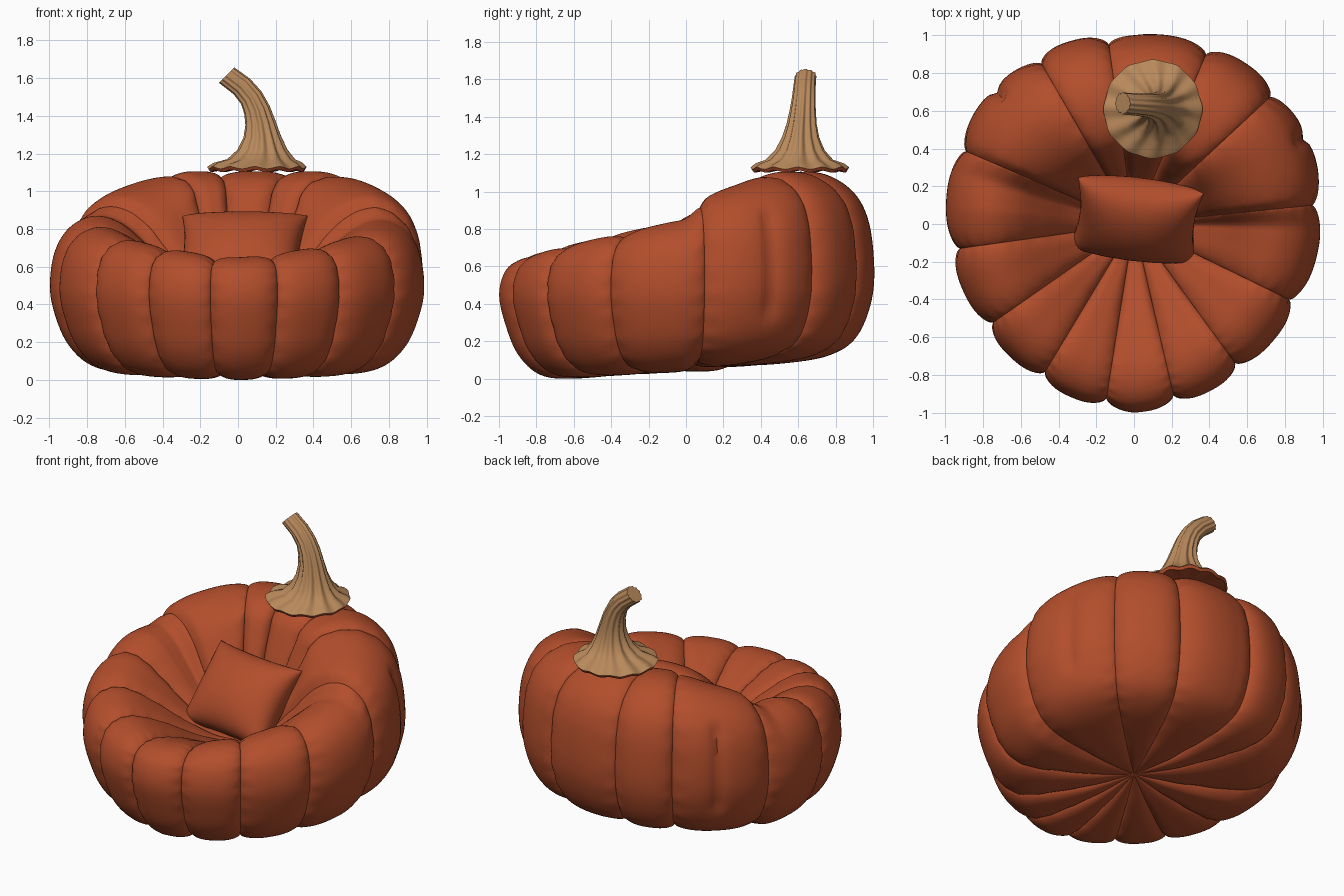
import bpy, bmesh, math
from mathutils import Vector, Matrix

if "Cube" in bpy.data.objects:
    bpy.data.objects.remove(bpy.data.objects["Cube"])


def material(name, rgb):
    m = bpy.data.materials.new(name)
    m.diffuse_color = (*rgb, 1)
    m.use_nodes = True
    m.node_tree.nodes["Principled BSDF"].inputs["Base Color"].default_value = m.diffuse_color
    return m


ORANGE = material("burnt orange fabric", (0.45, 0.076, 0.025))
TAN = material("tan stem", (0.48, 0.25, 0.105))


def finish(bm, name, mats, angle=50, rule=None):
    bmesh.ops.remove_doubles(bm, verts=bm.verts, dist=0.0005)
    bmesh.ops.recalc_face_normals(bm, faces=bm.faces)
    for f in bm.faces:
        f.smooth = True
        if rule:
            f.material_index = rule(f)
    me = bpy.data.meshes.new(name)
    bm.to_mesh(me)
    bm.free()
    for m in mats:
        me.materials.append(m)
    me.set_sharp_from_angle(angle=math.radians(angle))
    ob = bpy.data.objects.new(name, me)
    bpy.context.collection.objects.link(ob)
    return ob


def skin(bm, rings, closed):
    """Quads between successive rows of points."""
    rows = [[bm.verts.new(p) for p in r] for r in rings]
    pairs = list(zip(rows, rows[1:])) + ([(rows[-1], rows[0])] if closed else [])
    for a, b in pairs:
        for i in range(len(a) - 1):
            bm.faces.new((a[i], a[i + 1], b[i + 1], b[i]))
    return rows


def ramp(a, b, x):
    return min(1, max(0, (x - a) / (b - a)))


def smooth(a, b, x):
    t = ramp(a, b, x)
    return t * t * (3 - 2 * t)


def spline(pts, sub):
    out = []
    for i in range(len(pts) - 1):
        p0, p1 = pts[max(i - 1, 0)], pts[i]
        p2, p3 = pts[i + 1], pts[min(i + 2, len(pts) - 1)]
        for k in range(sub):
            t = k / sub
            out.append(0.5 * (2 * p1 + (p2 - p0) * t + (2 * p0 - 5 * p1 + 4 * p2 - p3) * t * t
                              + (3 * p1 - p0 - 3 * p2 + p3) * t ** 3))
    return out + [pts[-1]]


# --- Chair body: (radius, height) profiles from the underside, over the rim, into the seat
FRONT = [(0, .1), (.3, .03), (.6, .0), (.78, .02), (.9, .13), (.97, .3), (1, .45), (.97, .57),
         (.9, .63), (.8, .65), (.68, .63), (.5, .56), (.3, .46), (.12, .39), (0, .37)]
SIDE = [(0, .1), (.3, .05), (.6, .04), (.78, .08), (.9, .19), (.97, .35), (.995, .5), (.97, .68),
        (.89, .81), (.76, .87), (.62, .83), (.48, .71), (.33, .56), (.15, .42), (0, .37)]
BACK = [(0, .1), (.3, .07), (.6, .09), (.78, .13), (.9, .21), (.975, .36), (1.005, .55), (.98, .82),
        (.9, .99), (.75, 1.09), (.58, 1.1), (.43, 1.03), (.34, .85), (.22, .56), (0, .37)]
SEAMS = [-172, -145, -121, -99, -77, -54, -26, 6, 43, 67, 98, 120, 156.6, 188]
HALF_SEAMS = (27, 136)


def profile(deg):
    a = (deg + 90) % 360
    left = a > 180
    a = 360 - a if left else a
    s = min(1, a / 95) ** 1.3
    # the back cushions step up beside a seam, then rise gently
    e = 112 if left else 95
    b = 0.45 * smooth(e - 7, e + 5, a) + 0.55 * ramp(e, e + 38, a)
    wide = 1 - 0.035 * math.sin(math.radians(2 * a))
    pts = []
    for f, m, k in zip(FRONT, SIDE, BACK):
        p = Vector(f).lerp(Vector(m), s).lerp(Vector(k), b)
        pts.append(Vector((p.x * wide, p.y)))
    return spline(pts, 6)


def meridian(deg, u):
    pts = profile(deg)
    bulge = (1 - abs(u) ** 3) ** 0.75
    c, s = math.cos(math.radians(deg)), math.sin(math.radians(deg))
    out = []
    for i, p in enumerate(pts):
        t = (pts[min(i + 1, len(pts) - 1)] - pts[max(i - 1, 0)]).normalized()
        n = Vector((t.y, -t.x))
        w = min(1, p.x / 0.4)
        depth = 0.055 - 0.018 * max(0, n.y) - 0.02 * max(0, -n.y)
        d = depth * (1 - bulge) * w
        # little gathers beside the stitching
        d += 0.005 * w * math.sin(i * 1.45 + deg * 0.02) * abs(u) ** 5 * (1 - abs(u) ** 20)
        # short partial seams on the outer wall
        for h in HALF_SEAMS:
            if i < 54:
                d += 0.038 * math.exp(-abs(deg - h) / 1.6) * smooth(.27, .4, p.y) * smooth(.95, .85, p.y)
        q = p - n * d
        out.append((q.x * c, q.x * s, q.y))
    return out


rings = []
N = 28
for a, b in zip(SEAMS, SEAMS[1:]):
    for k in range(N):
        u = math.sin(math.pi / 2 * (2 * k / N - 1))
        rings.append(meridian(a + (b - a) * (u + 1) / 2, u))
bm = bmesh.new()
skin(bm, rings, True)
finish(bm, "chair_body", [ORANGE], 60)

# --- Stem: (centre x, centre y, height, radius, tilt, flute depth) up from the flared foot
STEM = [(.10, .61, 1.125, .0, 0, 0), (.10, .61, 1.12, .15, 0, .01), (.10, .61, 1.108, .25, 0, .012),
        (.10, .61, 1.125, .26, 0, .012), (.105, .61, 1.145, .23, 0, .03), (.12, .61, 1.17, .17, 0, .06),
        (.128, .612, 1.22, .123, 0, .08), (.127, .615, 1.29, .092, 2, .08), (.118, .62, 1.36, .075, 8, .08),
        (.10, .625, 1.43, .066, 18, .07), (.07, .63, 1.495, .06, 32, .06), (.02, .634, 1.555, .057, 43, .05),
        (-.06, .64, 1.615, .055, 45, .05), (-.06, .64, 1.615, .0, 45, 0)]
rings = []
M = 120
for j, (cx, cy, z, r, tilt, flute) in enumerate(STEM):
    ring = []
    for i in range(M + 1):
        f = 2 * math.pi * i / M
        wave = math.cos(12 * f) + 0.4 * math.cos(5 * f + 1)
        rr = r * (1 + flute * wave)
        foot = 0.006 * math.cos(12 * f + 0.6) if 2 <= j <= 4 else 0
        t = math.radians(tilt)
        ring.append((cx + rr * math.cos(f) * math.cos(t), cy + rr * math.sin(f),
                     z + foot + rr * math.cos(f) * math.sin(t)))
    rings.append(ring)
bm = bmesh.new()
skin(bm, rings, False)
# the underside of the foot is fabric coloured
finish(bm, "stem", [TAN, ORANGE], 50,
       lambda f: 1 if f.normal.z < -0.3 and f.calc_center_median().z < 1.13 else 0)

# --- Throw pillow: two puffed sheets with pointed corners, leaning back in the seat
place = (Matrix.Translation((0.015, 0.025, 0.66)) @ Matrix.Rotation(math.radians(-7), 4, 'Z')
         @ Matrix.Rotation(math.radians(49), 4, 'X'))
bm = bmesh.new()
G = 28
for side in (1, -1):
    rows = []
    for i in range(G + 1):
        v = math.sin(math.pi / 2 * (2 * i / G - 1))
        row = []
        for j in range(G + 1):
            u = math.sin(math.pi / 2 * (2 * j / G - 1))
            x = 0.335 * u * (1 - 0.09 * (1 - v * v))
            y = 0.275 * v * (1 - 0.06 * (1 - u * u))
            z = side * 0.175 * (max(0, (1 - u * u) * (1 - v * v))) ** 0.42
            z += side * 0.004 * math.sin(14 * u + 5 * v) * (1 - u * u) * v * v * (1 - v * v)
            row.append(place @ Vector((x, y, z)))
        rows.append(row)
    skin(bm, rows, False)
finish(bm, "throw_pillow", [ORANGE], 75)
